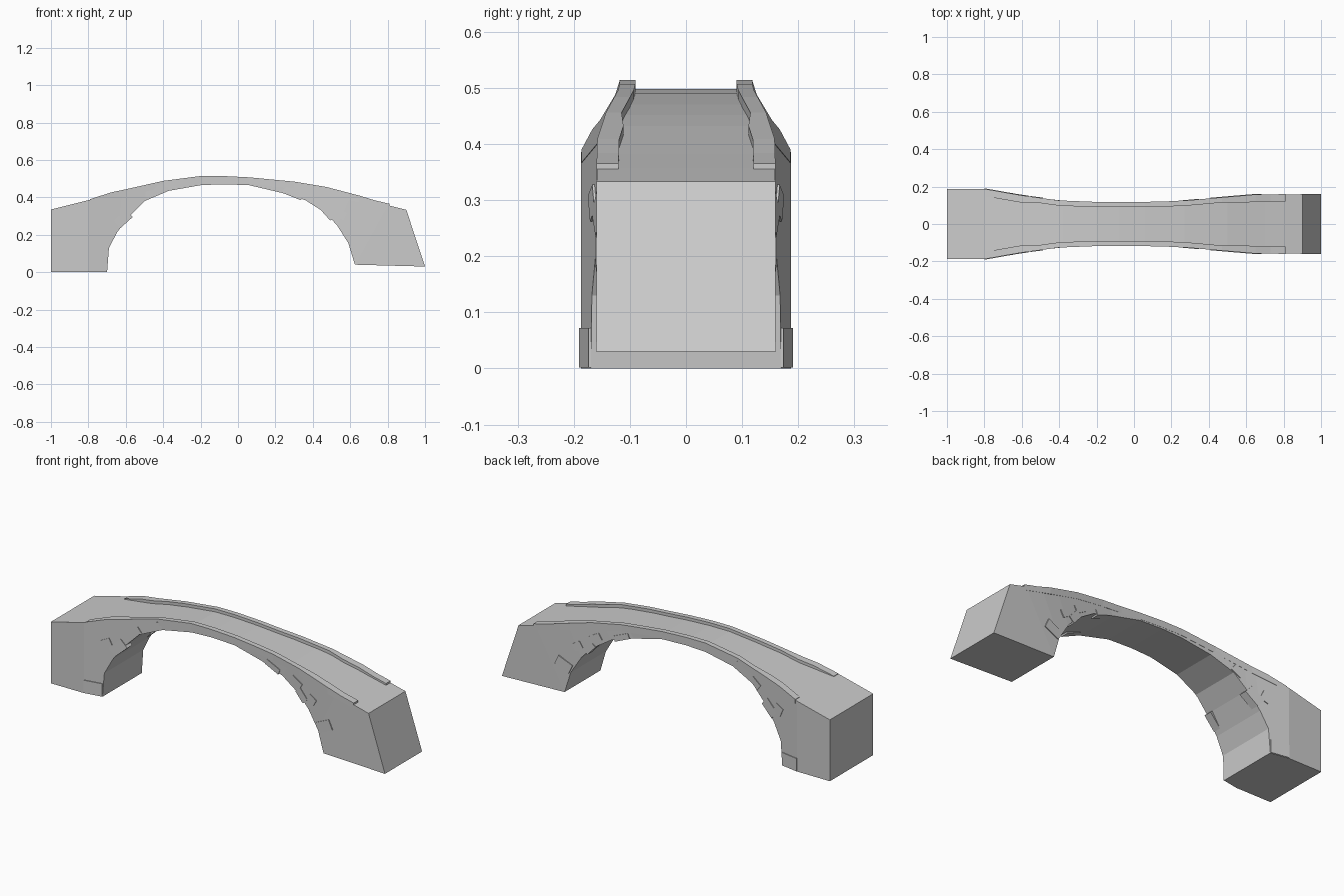
import bpy, bmesh, math

if "Cube" in bpy.data.objects:
    bpy.data.objects.remove(bpy.data.objects["Cube"])

def lerp(table, x):
    for (x0, v0), (x1, v1) in zip(table, table[1:]):
        if x <= x1:
            return v0 + (v1 - v0) * max(0, x - x0) / (x1 - x0)
    return table[-1][1]

# Plan half width and deck height along the span
WIDTH = [(-1, .187), (-.8, .187), (-.6, .152), (-.4, .125), (-.2, .117), (.05, .117),
         (.25, .122), (.45, .14), (.65, .157), (1, .16)]
DECK = [(-1, .335), (-.8, .385), (-.6, .427), (-.4, .472), (-.2, .498), (0, .498),
        (.06, .491), (.3, .468), (.47, .44), (.65, .393), (.8, .358), (.9, .333)]

def half(x):
    return lerp(WIDTH, x)

def deck(x):
    return lerp(DECK, x)

def loft(name, rings):
    """Skin a chain of four-point rings and cap both ends."""
    bm = bmesh.new()
    rows = [[bm.verts.new(p) for p in r] for r in rings]
    for a, b in zip(rows, rows[1:]):
        for i in range(4):
            j = (i + 1) % 4
            bm.faces.new((a[i], a[j], b[j], b[i]))
    bm.faces.new(rows[0][::-1])
    bm.faces.new(rows[-1])
    bmesh.ops.recalc_face_normals(bm, faces=bm.faces)
    me = bpy.data.meshes.new(name)
    bm.to_mesh(me)
    bm.free()
    ob = bpy.data.objects.new(name, me)
    bpy.context.collection.objects.link(ob)
    return ob

# Arch body: underside x, underside z, deck x
sections = [(-1, 0, -1), (-.8, 0, -.8), (-.7, 0, -.74), (-.69, .13, -.68),
            (-.645, .215, -.62), (-.575, .305, -.56), (-.5, .38, -.49),
            (-.37, .435, -.38), (-.2, .465, -.2), (-.08, .47, -.08),
            (.06, .465, .06), (.23, .425, .27), (.36, .385, .4), (.47, .315, .5),
            (.53, .25, .6), (.59, .155, .7), (.625, .04, .8), (1, .03, .9)]
rings = []
for xb, zb, xt in sections:
    wb, wt, zt = half(xb), half(xt), deck(xt)
    rings.append([(xb, -wb, zb), (xb, wb, zb), (xt, wt, zt), (xt, -wt, zt)])
loft("bridge_arch", rings)

# Low kerbs running along both deck edges
xs = [-.79, -.68, -.6, -.5, -.4, -.3, -.2, -.08, .06, .18, .3, .4, .47, .56, .65, .73, .81]
for side, label in ((-1, "front"), (1, "back")):
    kerb = []
    for x in xs:
        h = .003 if x < -.75 else .010 if x > .7 else .016
        yo = side * (half(x) + .001)
        yi = side * (half(x) - (.038 if x > .5 or x < -.5 else .027))
        z = deck(x)
        kerb.append([(x, yo, z - .02), (x, yi, z - .02), (x, yi, z + h), (x, yo, z + h)])
    loft(label + "_kerb", kerb)

# Slightly raised stones on the side walls: x, z, length, height, tilt
stones = [(-.75, .037, .10, .07, 0), (-.615, .285, .09, .055, 42), (-.675, .295, .05, .05, 25),
          (-.52, .39, .06, .035, 35), (.30, .415, .09, .03, -22), (.45, .375, .07, .04, -30),
          (.485, .315, .07, .04, -48), (.55, .31, .05, .04, -30), (.63, .19, .09, .055, 25)]
for side, label in ((-1, "front"), (1, "back")):
    for n, (x, z, sx, sz, tilt) in enumerate(stones):
        c, s = math.cos(math.radians(tilt)), math.sin(math.radians(tilt))
        inner, outer = [], []
        for u, v in ((-.5, -.5), (.5, -.5), (.5, .5), (-.5, .5)):
            px, pz = x + u * sx * c - v * sz * s, z + u * sx * s + v * sz * c
            inner.append((px, side * (half(px) - .04), pz))
            outer.append((px, side * (half(px) + .004), pz))
        loft(f"{label}_stone_{n + 1}", [inner, outer])
